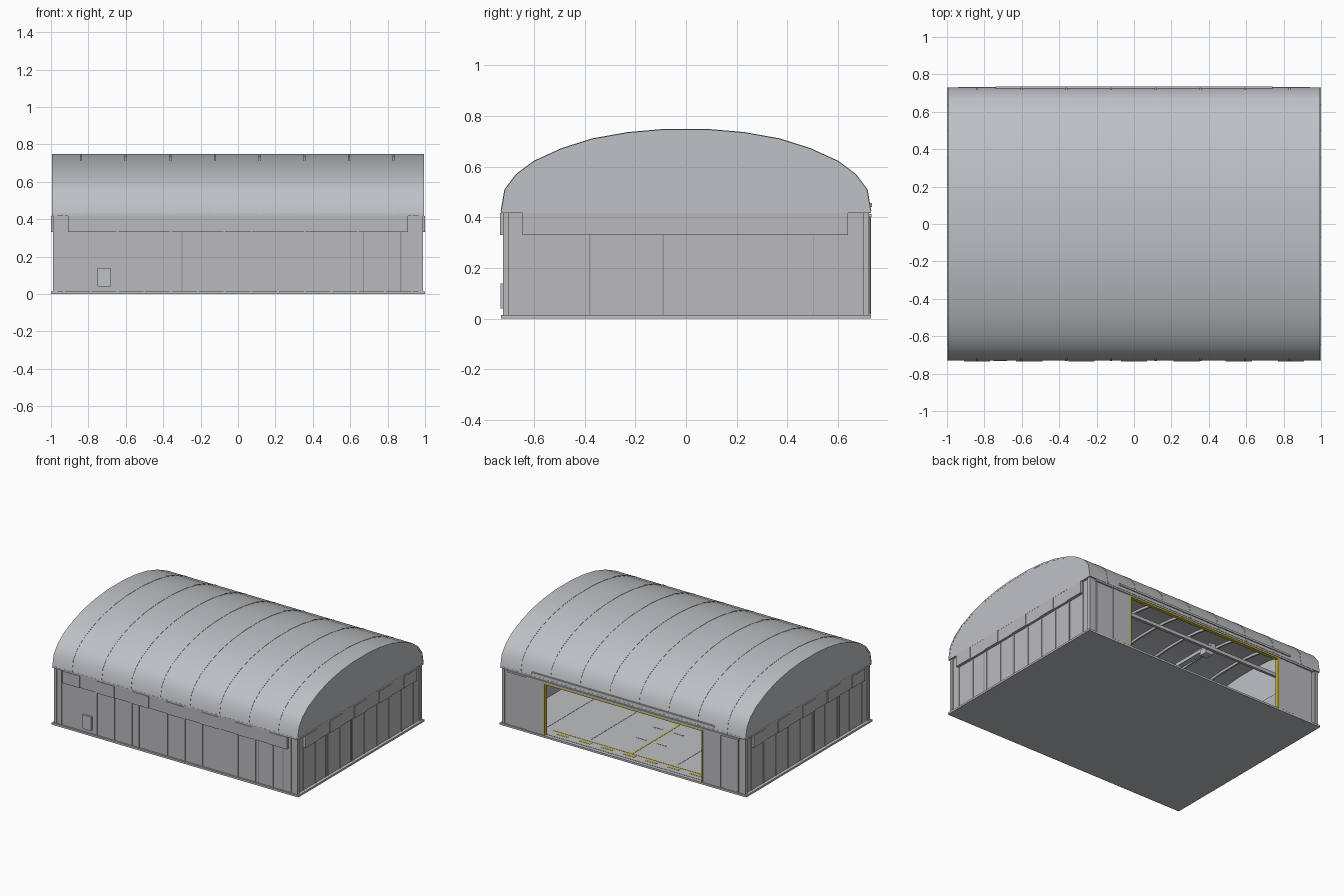
import bpy, bmesh
from mathutils import Vector

old = bpy.data.objects.get("Cube")
if old:
    bpy.data.objects.remove(old, do_unlink=True)


def material(name, color):
    m = bpy.data.materials.new(name)
    m.use_nodes = True
    m.diffuse_color = (*color, 1)
    m.node_tree.nodes["Principled BSDF"].inputs["Base Color"].default_value = (*color, 1)
    return m


ROOF = material("roof_grey", (0.52, 0.54, 0.56))
WALL = material("wall_grey", (0.49, 0.49, 0.51))
FLOOR = material("concrete", (0.52, 0.53, 0.54))
JOINT = material("joint_grey", (0.3, 0.3, 0.31))
YELLOW = material("safety_yellow", (0.58, 0.46, 0.05))


def finish(name, bm, mat):
    bmesh.ops.recalc_face_normals(bm, faces=bm.faces)
    mesh = bpy.data.meshes.new(name)
    bm.to_mesh(mesh)
    bm.free()
    mesh.materials.append(mat)
    obj = bpy.data.objects.new(name, mesh)
    bpy.context.collection.objects.link(obj)
    return obj


def boxes(name, mat, spans):
    """One object made of boxes given as (x0, x1, y0, y1, z0, z1)."""
    bm = bmesh.new()
    for x0, x1, y0, y1, z0, z1 in spans:
        new = bmesh.ops.create_cube(bm, size=1)["verts"]
        for v in new:
            v.co = Vector(((x0 + x1) / 2 + v.co.x * (x1 - x0),
                           (y0 + y1) / 2 + v.co.y * (y1 - y0),
                           (z0 + z1) / 2 + v.co.z * (z1 - z0)))
    return finish(name, bm, mat)


def mirror_x(spans):
    return spans + [(-b, -a, *rest) for a, b, *rest in spans]


def mirror_y(spans):
    return spans + [(a, b, -d, -c, *rest) for a, b, c, d, *rest in spans]


# Roof cross-section, eave to crown
half = [(0.73, 0.425), (0.715, 0.51), (0.67, 0.57), (0.6, 0.622), (0.49, 0.672),
        (0.37, 0.71), (0.23, 0.735), (0.09, 0.747)]
arch = half + [(-y, z) for y, z in reversed(half)]


def arch_points(offset):
    """Arch scaled outwards by offset, keeping the eave height."""
    base = half[0][1]
    sy, sz = 1 + offset / 0.73, 1 + offset / 0.32
    return [(y * sy, base + (z - base) * sz) for y, z in arch]


def add_vault(bm, x0, x1, inner, outer):
    """Curved band between two arches, closed all round."""
    rings = [[bm.verts.new((x, y, z)) for y, z in pts]
             for x in (x0, x1) for pts in (arch_points(outer), arch_points(inner))]
    a, b, c, d = rings
    for p, q in ((a, c), (c, d), (d, b), (b, a)):
        for i in range(len(arch) - 1):
            bm.faces.new((p[i], p[i + 1], q[i + 1], q[i]))
    for i in (0, -1):
        bm.faces.new((a[i], c[i], d[i], b[i]))


def smooth(obj):
    bpy.ops.object.select_all(action='DESELECT')
    obj.select_set(True)
    bpy.context.view_layer.objects.active = obj
    bpy.ops.object.shade_smooth_by_angle(angle=0.6)


# Vaulted roof and its seams, inside and out
bm = bmesh.new()
add_vault(bm, -0.995, 0.995, -0.012, 0)
smooth(finish("roof", bm, ROOF))
ribs = [-0.84 + i * 0.239 for i in range(8)]
bm = bmesh.new()
for x in ribs:
    add_vault(bm, x - 0.006, x + 0.006, -0.003, 0.002)
smooth(finish("roof_seams", bm, ROOF))
bm = bmesh.new()
for x in ribs:
    add_vault(bm, x - 0.006, x + 0.006, -0.03, -0.01)
smooth(finish("roof_ribs", bm, WALL))

# Gable ends
bm = bmesh.new()
for x0, x1 in ((0.98, 0.994), (-0.994, -0.98)):
    ends = [[bm.verts.new((x, y, z)) for y, z in arch_points(-0.003)] for x in (x0, x1)]
    for ring in ends:
        bm.faces.new(ring)
    for i in range(len(arch)):
        j = (i + 1) % len(arch)
        bm.faces.new((ends[0][i], ends[0][j], ends[1][j], ends[1][i]))
finish("gable_ends", bm, ROOF)

# Slab, walls, corner posts and eaves
boxes("floor_slab", FLOOR, [(-1, 1, -0.73, 0.73, 0, 0.014)])
boxes("side_walls", WALL, mirror_x([(0.965, 0.977, -0.715, 0.715, 0.01, 0.43)]))
boxes("front_wall", WALL, [(-0.97, 0.97, -0.717, -0.705, 0.01, 0.43)])
boxes("back_wall", WALL, mirror_x([(0.64, 0.97, 0.705, 0.717, 0.01, 0.43)])
      + [(-0.64, 0.64, 0.705, 0.717, 0.4, 0.43)])
boxes("corner_posts", WALL, mirror_y(mirror_x([(0.965, 0.988, 0.7, 0.722, 0.01, 0.44)])))
boxes("eaves", ROOF, mirror_y([(-0.995, 0.995, 0.705, 0.73, 0.418, 0.43)])
      + mirror_x([(0.965, 0.995, -0.73, 0.73, 0.418, 0.43)]))

# Upright battens on the cladding
long_x = [-0.93 + 0.143 * i for i in range(14)]
side_y = [-0.64 + 0.142 * i for i in range(10)]
boxes("front_battens", WALL, [(x - 0.005, x + 0.005, -0.722, -0.71, 0.01, 0.42) for x in long_x])
boxes("side_battens", WALL, mirror_x([(0.97, 0.982, y - 0.005, y + 0.005, 0.01, 0.42) for y in side_y]))
boxes("front_joints", JOINT, [(x - 0.003, x + 0.003, -0.72, -0.71, 0.014, 0.33)
                              for x in (-0.3, -0.07, 0.67, 0.87)])
boxes("side_joints", JOINT, mirror_x([(0.97, 0.98, y - 0.003, y + 0.003, 0.014, 0.33)
                                      for y in (-0.38, -0.09, 0.21, 0.5)]))

# High window bands, every other pane standing slightly proud
front_panes, side_panes = [], []
for i in range(13):
    x = -0.91 + i * 0.14
    front_panes.append((x, x + 0.14, -0.734 + 0.005 * (i % 2), -0.71, 0.33, 0.418))
for i in range(9):
    y = -0.645 + i * 0.1428
    side_panes.append((0.97, 0.999 - 0.005 * (i % 2), y, y + 0.1428, 0.33, 0.418))
boxes("front_windows", WALL, front_panes)
boxes("side_windows", WALL, mirror_x(side_panes))

# Wall cabinet
boxes("wall_cabinet", ROOF, [(-0.75, -0.68, -0.733, -0.71, 0.04, 0.14)])

# Sliding doors parked open, their rail and yellow edging
boxes("sliding_doors", WALL, mirror_x([(0.645, 0.79, 0.716, 0.728, 0.016, 0.4),
                                       (0.79, 0.93, 0.716, 0.724, 0.016, 0.4)]))
boxes("door_rail", ROOF, [(-0.74, 0.74, 0.722, 0.735, 0.442, 0.456),
                          (-0.94, 0.94, 0.716, 0.733, 0.402, 0.414)])
boxes("door_edging", YELLOW, mirror_x([(0.635, 0.646, 0.704, 0.73, 0.016, 0.4)])
      + [(-0.646, 0.646, 0.704, 0.73, 0.39, 0.402)])

# Painted floor lines
z0, z1 = 0.012, 0.0155
boxes("floor_joints", JOINT, [(x - 0.002, x + 0.002, -0.7, 0.6, z0, z1) for x in (-0.7, -0.35, 0.35, 0.7)]
      + [(-0.64, 0.64, 0.7, 0.704, z0, z1)])
marks = [(-0.006, 0.006, -0.55, 0.63, z0, z1), (-0.64, 0.64, 0.622, 0.63, z0, z1)]
for i in range(7):
    x = -0.54 + i * 0.18
    marks.append((x - 0.045, x + 0.045, 0.645, 0.665, z0, z1))
boxes("floor_markings", YELLOW, marks)
boxes("floor_ticks", JOINT, mirror_x([(0.04, 0.12, y - 0.003, y + 0.003, z0, z1)
                                      for y in (-0.4, -0.2, 0, 0.2, 0.4)]))

# Overhead crane: rails, bridge beam and hoist
boxes("crane_rails", WALL, mirror_y([(-0.965, 0.965, 0.44, 0.46, 0.45, 0.475)]))
boxes("crane_bridge", ROOF, [(-0.32, -0.28, -0.46, 0.46, 0.475, 0.5)])
boxes("crane_hoist", ROOF, [(-0.33, -0.27, 0.36, 0.42, 0.44, 0.48)])
